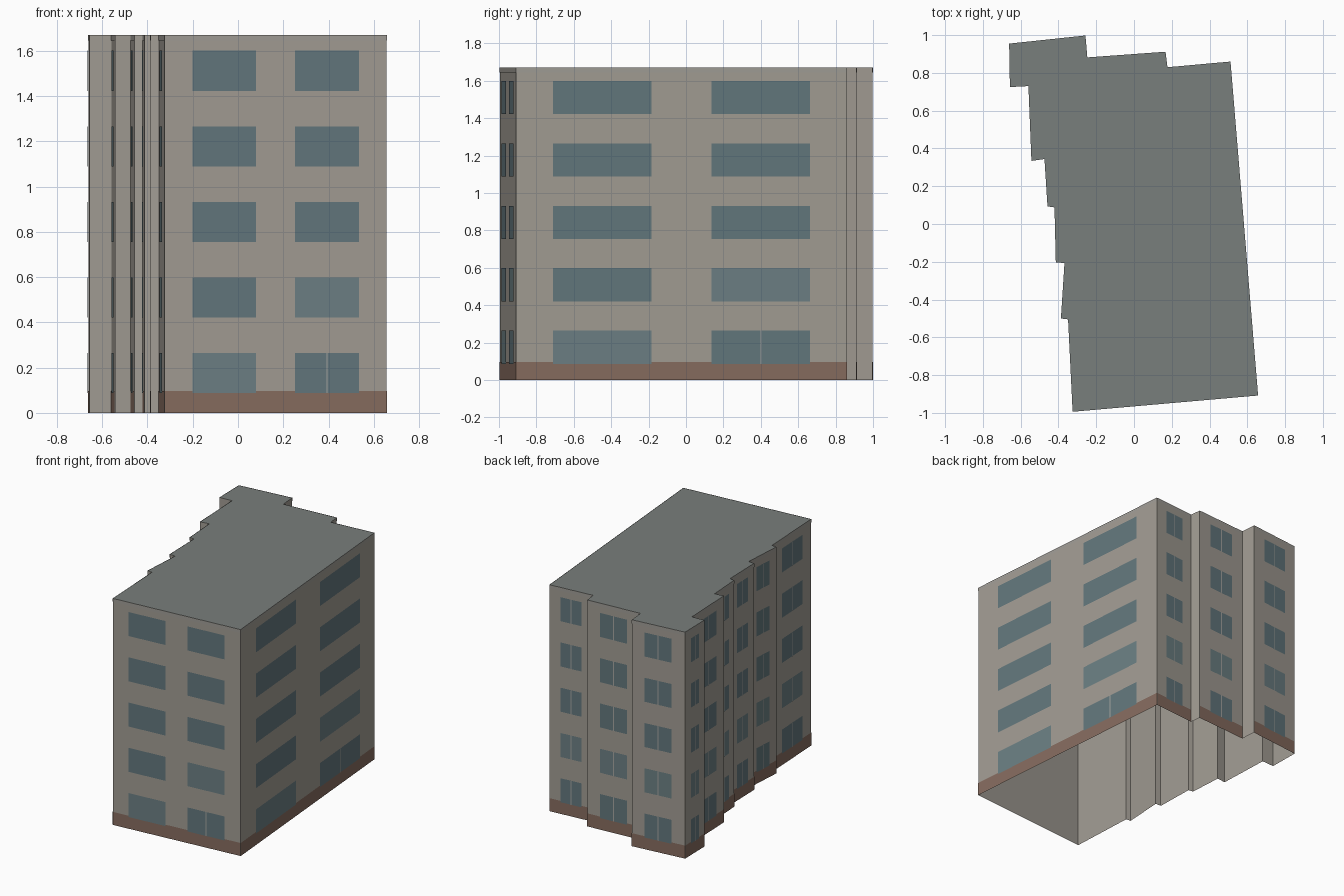
import bpy
import bmesh
from mathutils import Vector

if "Cube" in bpy.data.objects:
    bpy.data.objects.remove(bpy.data.objects["Cube"])

HEIGHT, FLOORS = 1.67, 5
STOREY = HEIGHT / FLOORS
MARGIN, WINDOW_FILL = 0.037, 0.62

# Footprint, clockwise from the back left corner, then flipped so walls face out
FOOTPRINT = [(-0.661, 0.955), (-0.257, 0.998), (-0.247, 0.882), (0.167, 0.912),
             (0.177, 0.830), (0.511, 0.860), (0.657, -0.908), (-0.325, -0.994),
             (-0.349, -0.505), (-0.387, -0.500), (-0.368, -0.206), (-0.414, -0.204),
             (-0.421, 0.088), (-0.458, 0.093), (-0.474, 0.344), (-0.543, 0.334),
             (-0.559, 0.730), (-0.657, 0.725)]
FOOTPRINT.reverse()
EDGES = [(Vector((*a, 0)), Vector((*b, 0)))
         for a, b in zip(FOOTPRINT, FOOTPRINT[1:] + FOOTPRINT[:1])]
WIDE = [(a, b) for a, b in EDGES if (b - a).length > 0.2]


def make_object(name, faces, color):
    """One object from a list of polygons, each a list of points."""
    bm = bmesh.new()
    for points in faces:
        bm.faces.new([bm.verts.new(p) for p in points])
    bmesh.ops.remove_doubles(bm, verts=bm.verts, dist=1e-5)
    mesh = bpy.data.meshes.new(name)
    bm.to_mesh(mesh)
    bm.free()
    mat = bpy.data.materials.new(name + "_colour")
    mat.diffuse_color = (*color, 1)
    mat.use_nodes = True
    mat.node_tree.nodes["Principled BSDF"].inputs["Base Color"].default_value = mat.diffuse_color
    mesh.materials.append(mat)
    obj = bpy.data.objects.new(name, mesh)
    bpy.context.collection.objects.link(obj)
    return obj


def panel(a, b, s0, s1, z0, z1, offset=0.0):
    """Upright rectangle on wall a-b between distances s0 and s1."""
    d = (b - a).normalized()
    out = Vector((d.y, -d.x, 0)) * offset
    p, q = a + d * s0 + out, a + d * s1 + out
    return [p + Vector((0, 0, z0)), q + Vector((0, 0, z0)),
            q + Vector((0, 0, z1)), p + Vector((0, 0, z1))]


def band(z0, z1, offset):
    return [panel(a, b, 0, (b - a).length, z0, z1, offset) for a, b in WIDE]


# Shell: open underneath, flat roof on top
make_object("walls", [panel(a, b, 0, (b - a).length, 0, HEIGHT) for a, b in EDGES],
            (0.36, 0.335, 0.295))
make_object("roof", [[(x, y, HEIGHT) for x, y in FOOTPRINT]], (0.19, 0.21, 0.20))

# Brick base and roof-edge strip on the wide walls
make_object("base_band", band(0, 0.096, 0.002), (0.24, 0.15, 0.115))
make_object("roof_edge_strip", band(HEIGHT - 0.025, HEIGHT, 0.002), (0.35, 0.335, 0.305))

# Windows: two bays on the long walls, one on the others
dark, light, bars = [], [], []
for a, b in WIDE:
    length = (b - a).length
    bays = 2 if length > 0.7 else 1
    cell = (length - 2 * MARGIN) / bays
    half = cell * WINDOW_FILL / 2
    for bay in range(bays):
        mid = MARGIN + cell * (bay + 0.5)
        last = bay == bays - 1
        for floor in range(FLOORS):
            z0 = floor * STOREY + 0.087
            z1 = z0 + 0.177
            pane = panel(a, b, mid - half, mid + half, z0, z1, 0.004)
            (light if floor == int(last) else dark).append(pane)
            if bays == 1 or (last and floor == 0):
                bars.append(panel(a, b, mid - 0.003, mid + 0.003, z0, z1, 0.005))

make_object("windows_dark", dark, (0.125, 0.185, 0.205))
make_object("windows_light", light, (0.15, 0.215, 0.23))
make_object("window_bars", bars, (0.38, 0.38, 0.36))
